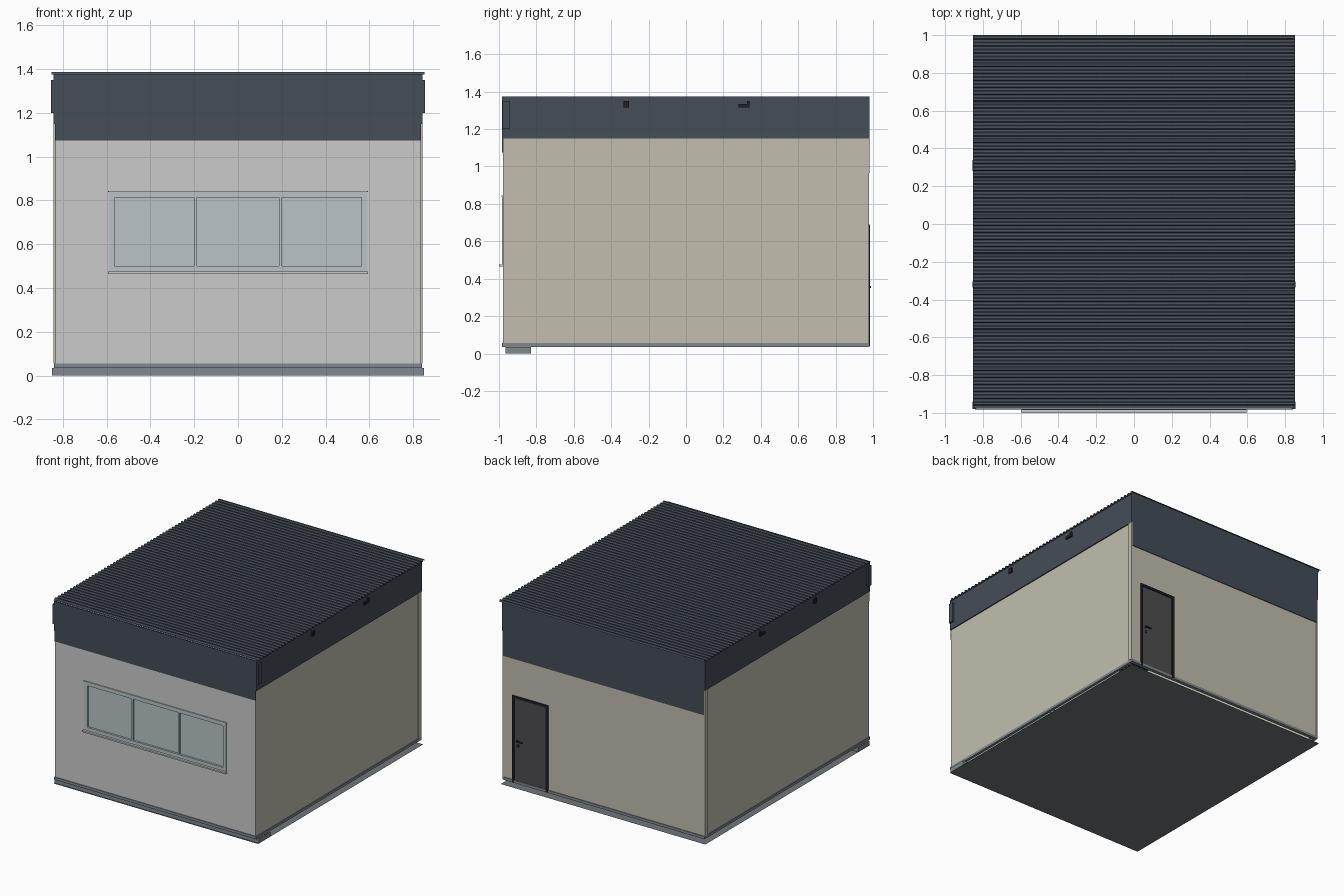
import bpy, bmesh

if "Cube" in bpy.data.objects:
    bpy.data.objects.remove(bpy.data.objects["Cube"])


def material(name, r, g, b):
    m = bpy.data.materials.new(name)
    m.diffuse_color = (r, g, b, 1)
    m.use_nodes = True
    m.node_tree.nodes["Principled BSDF"].inputs["Base Color"].default_value = m.diffuse_color
    return m


PLASTER = material("light_plaster", .62, .63, .63)
BEIGE = material("beige_plaster", .54, .52, .43)
SLATE = material("slate_cladding", .058, .074, .095)
ROOF = material("roof_sheet", .07, .085, .11)
BASE = material("base_metal", .22, .25, .28)
FLOOR = material("floor", .17, .18, .19)
GLASS = material("glass", .48, .56, .58)
DOOR = material("door", .075, .075, .08)
BLACK = material("black_metal", .015, .015, .017)


def finish(name, bm, mat):
    me = bpy.data.meshes.new(name)
    bm.to_mesh(me)
    bm.free()
    me.materials.append(mat)
    ob = bpy.data.objects.new(name, me)
    bpy.context.collection.objects.link(ob)
    return ob


def boxes(name, mat, *bounds):
    """One object from boxes given as (x0, x1, y0, y1, z0, z1)."""
    bm = bmesh.new()
    for x0, x1, y0, y1, z0, z1 in bounds:
        for v in bmesh.ops.create_cube(bm, size=1)["verts"]:
            v.co = ((x0 + x1) / 2 + v.co.x * (x1 - x0),
                    (y0 + y1) / 2 + v.co.y * (y1 - y0),
                    (z0 + z1) / 2 + v.co.z * (z1 - z0))
    return finish(name, bm, mat)


def ring(x0, x1, y0, y1, z0, z1, t):
    """Four bars framing an opening in the xz plane."""
    return [(x0, x0 + t, y0, y1, z0, z1), (x1 - t, x1, y0, y1, z0, z1),
            (x0 + t, x1 - t, y0, y1, z0, z0 + t), (x0 + t, x1 - t, y0, y1, z1 - t, z1)]


# Floor sheet and the footing under the front wall
bm = bmesh.new()
bm.faces.new([bm.verts.new(p) for p in
              ((-.85, -.975, 0), (-.85, .985, 0), (.85, .985, 0), (.85, -.975, 0))])
finish("floor_sheet", bm, FLOOR)
boxes("front_footing", BASE, (-.85, .85, -.965, -.83, .001, .035))

# Plinth trim around the wall foot
boxes("plinth_trim", BASE,
      (-.84, .84, -.983, -.955, .035, .055), (-.84, .84, .955, .98, .035, .055),
      (-.84, -.82, -.955, .955, .035, .055), (.82, .84, -.955, .955, .035, .055))

# Front wall, left open for the window
boxes("front_wall", PLASTER,
      (-.832, -.59, -.978, -.955, .055, 1.37), (.59, .832, -.978, -.955, .055, 1.37),
      (-.59, .59, -.978, -.955, .055, .47), (-.59, .59, -.978, -.955, .84, 1.37))

# Side walls, back wall (open for the door) and rear corner strips
for s, side in ((-1, "left"), (1, "right")):
    a, b = sorted((s * .815, s * .835))
    boxes(side + "_wall", BEIGE, (a, b, -.977, .975, .055, 1.37))
    a, b = sorted((s * .83, s * .842))
    boxes(side + "_corner_strip", BEIGE, (a, b, .942, .978, .055, 1.16))
boxes("back_wall", BEIGE,
      (-.815, .46, .955, .975, .055, 1.37), (.76, .815, .955, .975, .055, 1.37),
      (.46, .76, .955, .975, .69, 1.37))

# Fascia: deep at the back, shallower at front and sides
boxes("front_fascia", SLATE, (-.835, .835, -.983, -.976, 1.075, 1.375))
boxes("back_fascia", SLATE, (-.835, .835, .973, .98, .965, 1.375))
for s, side in ((-1, "left"), (1, "right")):
    a, b = sorted((s * .833, s * .843))
    boxes(side + "_fascia", SLATE, (a, b, -.982, .979, 1.15, 1.375))
    # Front corner block and small side fixtures
    a, b = sorted((s * .843, s * .855))
    boxes(side + "_corner_block", SLATE, (a, b, -.98, -.94, 1.2, 1.35))
    boxes(side + "_fascia_brackets", BLACK,
          (a, b, -.335, -.305, 1.315, 1.35), (a, b, .28, .34, 1.315, 1.335),
          (a, b, .325, .34, 1.335, 1.35))

# Corrugated roof: an open trapezoid-wave sheet with ribs running along x
bm = bmesh.new()
ribs, y0, y1 = 54, -.975, 1.0
pitch = (y1 - y0) / ribs
rows = []
for i in range(ribs):
    for f, z in ((0, 1.376), (.35, 1.376), (.5, 1.387), (.85, 1.387)):
        rows.append((y0 + (i + f) * pitch, z))
rows.append((y1, 1.376))
pairs = [[bm.verts.new((x, y, z)) for x in (-.853, .853)] for y, z in rows]
for p, q in zip(pairs, pairs[1:]):
    bm.faces.new((p[0], p[1], q[1], q[0]))
finish("corrugated_roof", bm, ROOF)

# Front window: outer frame, two mullions, recessed glass, sill and drip cap
boxes("window_frame", GLASS, *ring(-.59, .59, -.983, -.958, .475, .84, .026),
      *[(s * .194 - .007, s * .194 + .007, -.981, -.958, .501, .814) for s in (-1, 1)])
boxes("window_glass", GLASS, (-.564, .564, -.968, -.964, .501, .814))
boxes("window_sill", PLASTER, (-.595, .595, -1.0, -.965, .465, .476))
boxes("window_drip_cap", PLASTER, (-.595, .595, -.986, -.965, .838, .844))

# Back door: frame, leaf and handle
fr = ring(.46, .76, .955, .983, .04, .69, .018)
boxes("door_frame", BLACK, fr[0], fr[1], fr[3])
boxes("door_leaf", DOOR, (.478, .742, .957, .976, .04, .672))
boxes("door_handle", BLACK, (.708, .718, .976, .99, .35, .362),
      (.67, .718, .984, .99, .35, .36), (.705, .721, .976, .98, .31, .33))
